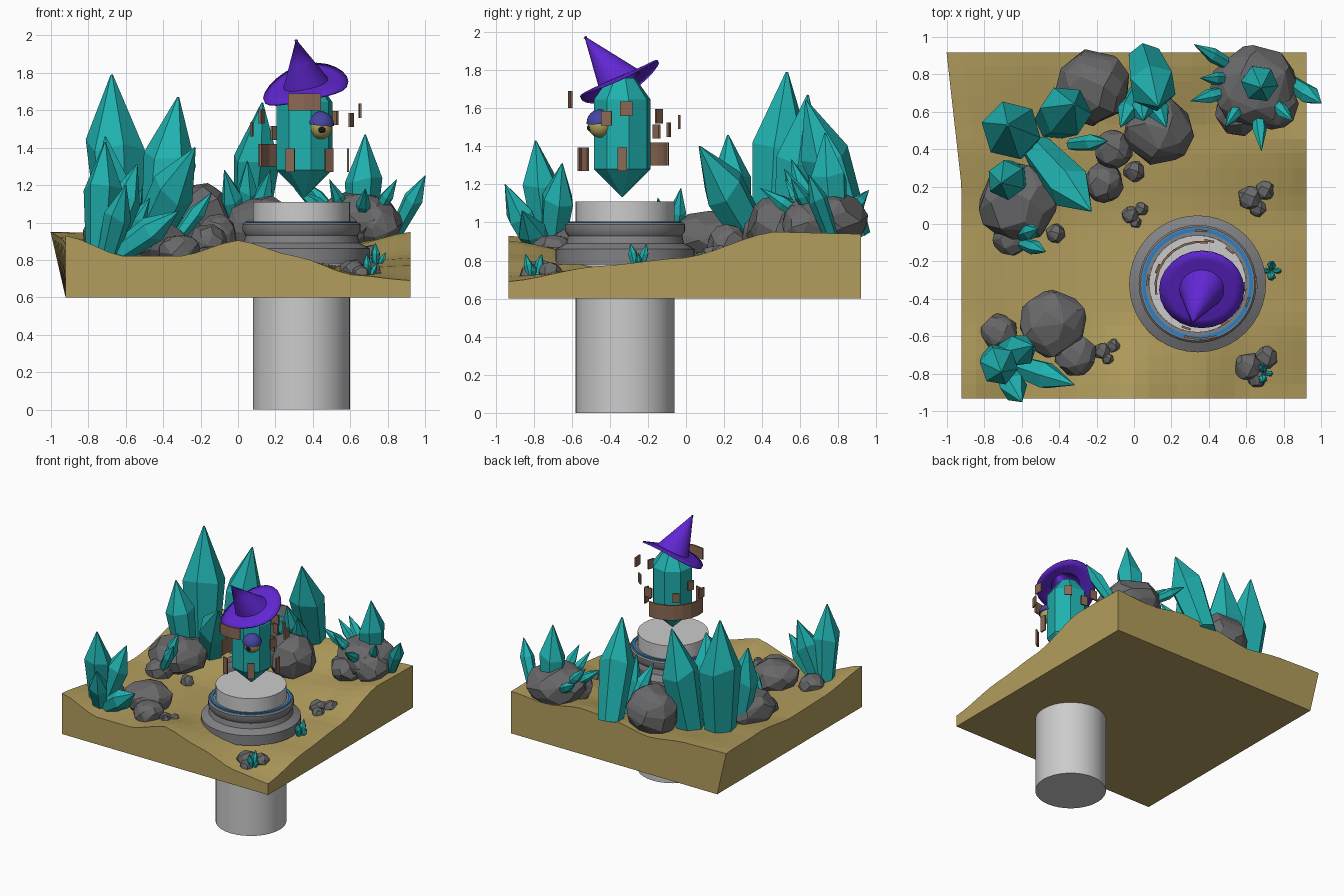
import bpy, bmesh, random
from math import sin, cos, pi, radians
from mathutils import Vector

if "Cube" in bpy.data.objects:
    bpy.data.objects.remove(bpy.data.objects["Cube"])

random.seed(4)


def material(name, rgb):
    m = bpy.data.materials.new(name)
    m.diffuse_color = (*rgb, 1)
    m.use_nodes = True
    m.node_tree.nodes["Principled BSDF"].inputs["Base Color"].default_value = m.diffuse_color
    return m


TEAL = material("teal", (0.014, 0.44, 0.43))
SAND = material("sand", (0.45, 0.34, 0.11))
STONE = material("dark_stone", (0.14, 0.14, 0.145))
PURPLE = material("purple", (0.12, 0.02, 0.65))
BROWN = material("brown", (0.26, 0.14, 0.09))
BLUE = material("blue", (0.02, 0.22, 0.60))
LID = material("lid_blue", (0.06, 0.06, 0.35))
OLIVE = material("olive", (0.42, 0.36, 0.11))
BLACK = material("black", (0.01, 0.01, 0.01))
GREY = material("mid_grey", (0.22, 0.22, 0.23))


def finish(name, bm, mat=None, smooth=False):
    bmesh.ops.recalc_face_normals(bm, faces=bm.faces)
    me = bpy.data.meshes.new(name)
    bm.to_mesh(me)
    bm.free()
    ob = bpy.data.objects.new(name, me)
    bpy.context.collection.objects.link(ob)
    if mat:
        me.materials.append(mat)
    if smooth:
        bpy.context.view_layer.objects.active = ob
        ob.select_set(True)
        bpy.ops.object.shade_smooth_by_angle(angle=radians(35))
        ob.select_set(False)
    return ob


def skin(bm, rings, cap=True, loop=False):
    """Bridge successive closed rings of points; optionally cap the ends."""
    vs = [[bm.verts.new(p) for p in r] for r in rings]
    n = len(vs[0])
    for a, b in zip(vs, vs[1:] + (vs[:1] if loop else [])):
        for i in range(n):
            j = (i + 1) % n
            bm.faces.new((a[i], a[j], b[j], b[i]))
    if cap:
        bm.faces.new(vs[0])
        bm.faces.new(vs[-1])


def lathe(name, profile, cx, cy, n=32, mat=None, loop=False, rot=0, smooth=True):
    bm = bmesh.new()
    skin(bm, [[(cx + r * cos(rot + 2 * pi * i / n), cy + r * sin(rot + 2 * pi * i / n), z)
               for i in range(n)] for r, z in profile], cap=not loop, loop=loop)
    return finish(name, bm, mat, smooth)


# Sand block: coarse height map (rows front to back) eased over a finer grid
H = [[.93, .82, .82, .905, .82, .72, .69],
     [.87, .83, .81, .82, .80, .76, .77],
     [.86, .83, .80, .80, .80, .79, .815],
     [.92, .88, .86, .84, .86, .88, .95],
     [.95, .94, .90, .95, .97, .92, .94]]


def ground(x, y):
    u = min(max((x + .92) / 1.84, 0), 1) * 6
    v = min(max((y + .93) / 1.85, 0), 1) * 4
    i, j = min(int(u), 5), min(int(v), 3)
    a, b = (t * .4 + .6 * t * t * (3 - 2 * t) for t in (u - i, v - j))
    return ((H[j][i] * (1 - a) + H[j][i + 1] * a) * (1 - b)
            + (H[j + 1][i] * (1 - a) + H[j + 1][i + 1] * a) * b)


bm = bmesh.new()
bmesh.ops.create_grid(bm, x_segments=24, y_segments=24, size=1)
for v in bm.verts:
    v.co.x, v.co.y = v.co.x * .922, v.co.y * .925 - .007
border = [e for e in bm.edges if e.is_boundary]
low = bmesh.ops.extrude_edge_only(bm, edges=border)["geom"]
low_verts = {g for g in low if isinstance(g, bmesh.types.BMVert)}
for v in bm.verts:
    if v in low_verts:
        v.co.z = .6
    else:
        v.co.z = ground(v.co.x, v.co.y)
        t = max(0, (v.co.y - .2) / .72)          # back left corner leans outwards
        v.co.x -= .08 * t * max(0, -v.co.x / .92) ** 3
bmesh.ops.contextual_create(bm, geom=[e for e in bm.edges if e.is_boundary])
finish("sand_block", bm, SAND)

# Pedestal: column, stepped collar and glowing ring
PX, PY = .34, -.32
lathe("column", [(.26, 0), (.26, 1.11)], PX, PY)
lathe("collar", [(.26, .78), (.366, .78), (.366, .86), (.31, .89), (.30, .93), (.315, .955),
                 (.315, .99), (.305, 1.0), (.26, 1.0)], PX, PY, 40, GREY, True)
lathe("glow_ring", [(.278, .995), (.297, .995), (.297, 1.006), (.278, 1.006)], PX, PY, 40, BLUE, True)

# Floating crystal body
CX, CY = .355, -.335
lathe("crystal_body", [(.004, 1.135), (.153, 1.28), (.153, 1.645), (.07, 1.76)], CX, CY, 8, TEAL,
      rot=radians(13), smooth=False)

# Eye with upper lid and pupil
EYE = Vector((.443, -.452, 1.508))


def ball(name, c, r, mat, cut=None):
    b = bmesh.new()
    bmesh.ops.create_uvsphere(b, u_segments=20, v_segments=12, radius=r)
    if cut:
        bmesh.ops.bisect_plane(b, geom=b.verts[:] + b.edges[:] + b.faces[:], plane_co=(0, 0, 0),
                               plane_no=cut, clear_inner=True)
        bmesh.ops.contextual_create(b, geom=[e for e in b.edges if e.is_boundary])
    bmesh.ops.translate(b, verts=b.verts, vec=c)
    finish(name, b, mat, True)


ball("eyeball", EYE, .062, OLIVE)
ball("upper_lid", EYE + Vector((0, 0, .016)), .07, LID, (.1, -.1, 1))
ball("pupil", EYE + Vector((.1, -.9, -.2)).normalized() * .047, .022, BLACK)


# Tilted hat: wavy brim rising to a leaning cone
def brim(r, a):
    dx, dy = .228 * r * cos(a), .205 * r * sin(a)
    z = 1.755 + .37 * dy + .2 * dx + r * r * (.018 * sin(a) - .045 * cos(a) ** 2)
    return Vector((.362 + dx, -.352 + dy, z))


bm = bmesh.new()
tip = Vector((.31, -.535, 1.98))
angs = [2 * pi * i / 24 for i in range(24)]
skin(bm, [[brim(r, a) for a in angs] for r in (1, .78, .52)]
     + [[brim(.52, a).lerp(tip, t) for a in angs] for t in (.5, .985)], cap=False)
hat = finish("hat", bm, PURPLE, True)
sol = hat.modifiers.new("thickness", "SOLIDIFY")
sol.thickness, sol.offset = .012, -1


# Loose curved armour plates around the body
def plate(r, mid, half, z, h):
    bm = bmesh.new()
    steps = max(1, half // 7)
    rings = []
    for i in range(steps + 1):
        a = radians(mid - half + 2 * half * i / steps)
        rings.append([(CX + q * cos(a), CY + q * sin(a), w)
                      for q, w in ((r - .006, z), (r + .006, z), (r + .006, z + h), (r - .006, z + h))])
    skin(bm, rings)
    finish("armour_plate", bm, BROWN)


plate(.24, 135, 55, 1.30, .12)                   # back band
plate(.28, -90, 18, 1.60, .09)                   # brow band
for mid in (-109, -56, 0):                       # hanging lower plates
    plate(.235, mid, 6, 1.27, .125)
for r, mid, z in ((.265, -18, 1.51), (.30, 4, 1.56), (.25, 157, 1.53), (.285, 173, 1.46),
                  (.24, 131, 1.44), (.25, 79, 1.45), (.30, 89, 1.49), (.25, 51, 1.52)):
    plate(r, mid, 6, z, .075)                    # small chips


# Ground crystals: width follows length
def crystal(base, tip, slim=.17, n=6):
    base, tip = Vector(base), Vector(tip)
    axis = tip - base
    length = axis.length
    q = axis.to_track_quat('Z', 'Y')
    a0 = random.uniform(0, 1)
    jit = [random.uniform(-.05, .05) for _ in range(n)]
    b = bmesh.new()
    skin(b, [[base + q @ Vector((length * slim * f * cos(a0 + 2 * pi * i / n),
                                 length * slim * f * sin(a0 + 2 * pi * i / n),
                                 length * (t + (jit[i] if t == .6 else 0)))) for i in range(n)]
             for f, t in ((.72, 0), (1, .6), (.04, 1))])
    finish("ground_crystal", b, TEAL)


# Tall crystals as foot x, y and tip x, y, z
for fx, fy, *top in ((-.63, .46, -.675, .53, 1.79), (-.43, .55, -.32, .64, 1.67),
                     (-.52, .40, -.23, .07, 1.40), (-.64, .26, -.71, .22, 1.46),
                     (-.74, -.71, -.71, -.79, 1.43), (-.71, -.71, -.54, -.65, 1.31),
                     (-.70, -.76, -.60, -.95, 1.20), (-.68, -.74, -.32, -.86, 1.06),
                     (.06, .88, .13, .63, 1.64), (.66, .78, .68, .73, 1.47)):
    crystal((fx, fy, ground(fx, fy) - .03), top)


# Fans of shards: centre, heading range, count, reach, base and tip height
def fan(x, y, a0, a1, n, reach, z, top, slim=.14):
    for i in range(n):
        a = radians(a0 + (a1 - a0) * i / max(1, n - 1))
        d = Vector((cos(a), sin(a), 0))
        k = reach * (1 - .22 * (i % 2))
        crystal(Vector((x, y, z)) + d * reach * .25, Vector((x, y, top + .05 * (i % 2))) + d * k, slim)


fan(-.40, .42, 5, 5, 1, .26, .90, 1.16)              # beside the tall group
fan(-.66, -.08, -20, 20, 2, .20, .88, 1.13)          # left rock
fan(.05, .78, -115, -65, 3, .29, .92, 1.28)          # back
fan(.65, .75, -165, -45, 4, .36, 1.0, 1.18, .12)     # right back
fan(.65, .77, 150, 178, 2, .38, 1.0, 1.17, .12)
fan(.78, .80, -35, -35, 1, .27, .93, 1.25, .14)
for x, y in ((.735, -.25), (.69, -.80)):             # little sprouts
    z = ground(x, y)
    fan(x, y, 0, 270, 4, .055, z - .02, z + .06, .18)


# Boulders: faceted hulls
def boulder(x, y, r, top):
    b = bmesh.new()
    bottom = ground(x, y) - .06
    cz, rz = (top + bottom) / 2, (top - bottom) / 2
    n = 48 if r > .08 else 24
    for i in range(n):
        s = 1 - 2 * (i + .5) / n
        a = i * 2.4 + random.uniform(-.3, .3)
        k = random.uniform(.92, 1.04)
        c = (1 - s * s) ** .4
        b.verts.new((x + r * k * c * cos(a), y + r * k * c * sin(a), cz + rz * k * s))
    bmesh.ops.convex_hull(b, input=b.verts[:])
    bmesh.ops.delete(b, geom=[v for v in b.verts if not v.link_faces], context='VERTS')
    bmesh.ops.dissolve_limit(b, angle_limit=radians(12), verts=b.verts[:], edges=b.edges[:])
    finish("boulder", b, STONE)


for s in ((-.22, .73, .205, 1.21), (.13, .50, .19, 1.14), (-.62, .12, .22, 1.06), (-.43, -.53, .185, 1.0),
          (-.31, -.70, .115, .94), (-.72, -.58, .10, .94), (-.65, -.06, .11, .95), (-.16, .22, .11, .99),
          (-.11, .40, .11, 1.05), (.64, .73, .23, 1.17), (.56, .60, .13, 1.06), (.74, .64, .14, 1.12)):
    boulder(*s)

# Pebble groups: a larger stone with two smaller neighbours
for x, y, r in ((.62, .14, .07), (.61, -.76, .08), (-.02, .05, .05), (-.17, -.68, .05)):
    for dx, dy, f in ((0, 0, 1), (1.2, .6, .8), (.6, -.8, .7)):
        px, py = x + dx * r, y + dy * r
        boulder(px, py, r * f, ground(px, py) + r * f * .9)
boulder(0, .28, .06, .90)
boulder(-.42, -.05, .055, .88)
